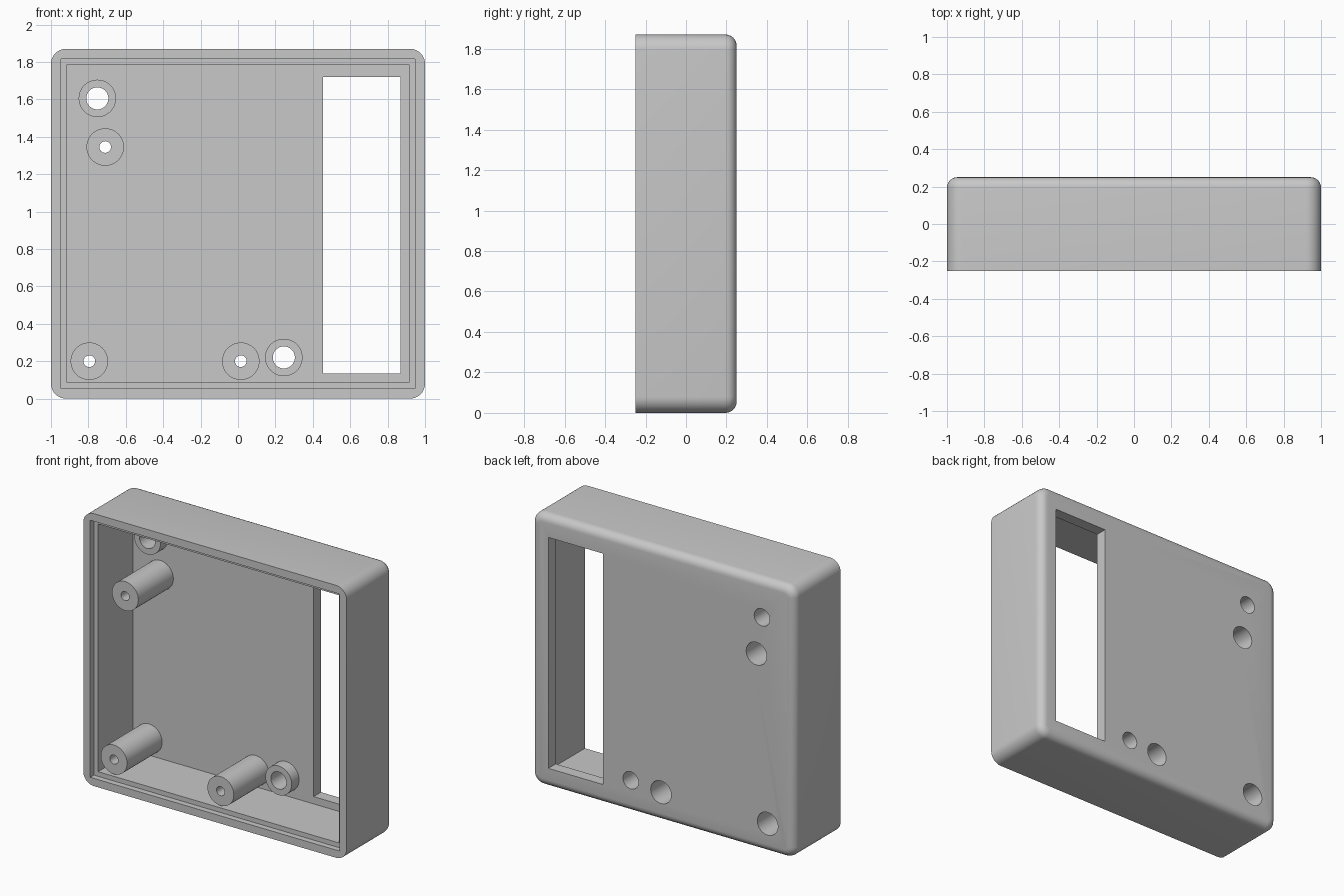
import bpy, bmesh, math
from mathutils import Matrix, Vector

old = bpy.data.objects.get("Cube")
if old:
    bpy.data.objects.remove(old, do_unlink=True)

HEIGHT, BACK, FRONT = 1.87, 0.25, -0.25
FLOOR, LEDGE = 0.17, -0.21      # inner face of the back panel, depth of the rim step
SIDES = 48

grey = bpy.data.materials.new("plain grey")
grey.use_nodes = True
colour = (0.58, 0.58, 0.58, 1)
grey.diffuse_color = colour
grey.node_tree.nodes["Principled BSDF"].inputs["Base Color"].default_value = colour


def finish(bm, name):
    bmesh.ops.recalc_face_normals(bm, faces=bm.faces)
    mesh = bpy.data.meshes.new(name)
    bm.to_mesh(mesh)
    bm.free()
    mesh.materials.append(grey)
    obj = bpy.data.objects.new(name, mesh)
    bpy.context.collection.objects.link(obj)
    return obj


def box(x0, x1, y0, y1, z0, z1):
    bm = bmesh.new()
    mid = Vector((x0 + x1, y0 + y1, z0 + z1)) / 2
    size = Matrix.Diagonal((x1 - x0, y1 - y0, z1 - z0, 1))
    bmesh.ops.create_cube(bm, size=1, matrix=Matrix.Translation(mid) @ size)
    return bm


def lathe(name, profile, x, z):
    """Spin a closed (radius, y) profile around a y-direction axis."""
    bm = bmesh.new()
    verts = [bm.verts.new((x + r, y, z)) for r, y in profile]
    edges = [bm.edges.new((v, verts[i - 1])) for i, v in enumerate(verts)]
    bmesh.ops.spin(bm, geom=verts + edges, cent=(x, 0, z), axis=(0, 1, 0),
                   angle=math.tau, steps=SIDES)
    bmesh.ops.remove_doubles(bm, verts=bm.verts, dist=1e-4)
    return finish(bm, name)


def smooth(obj):
    bpy.ops.object.select_all(action='DESELECT')
    obj.select_set(True)
    bpy.context.view_layer.objects.active = obj
    bpy.ops.object.shade_smooth_by_angle(angle=math.radians(35))


def cut(obj, cutter):
    cutter.hide_render = True
    mod = obj.modifiers.new("cut", 'BOOLEAN')
    mod.operation, mod.solver, mod.object = 'DIFFERENCE', 'EXACT', cutter
    bpy.context.view_layer.objects.active = obj
    bpy.ops.object.modifier_apply(modifier=mod.name)
    bpy.data.objects.remove(cutter, do_unlink=True)


# Housing block: rounded corners, then a rounded back edge
bm = box(-1, 1, FRONT, BACK, 0, HEIGHT)
corners = [e for e in bm.edges if abs(e.verts[0].co.y - e.verts[1].co.y) > 0.1]
bmesh.ops.bevel(bm, geom=corners, offset=0.08, segments=8, profile=0.5, affect='EDGES')
rim = [e for e in bm.edges if all(v.co.y > BACK - 0.001 for v in e.verts)]
bmesh.ops.bevel(bm, geom=rim, offset=0.055, segments=6, profile=0.5, affect='EDGES')
housing = finish(bm, "housing")

# Hollow interior, stepped rim and rectangular window
for inset, depth in ((0.085, FLOOR), (0.053, LEDGE)):
    cut(housing, finish(box(inset - 1, 1 - inset, FRONT - 0.1, depth,
                            inset, HEIGHT - inset), "cavity_cutter"))
cut(housing, finish(box(0.455, 0.87, 0.1, 0.4, 0.135, 1.72), "window_cutter"))

# Tall screw posts with counterbores, and short bosses with plain holes
POST_R, BORE, PILOT, HOLE = 0.1, 0.078, 0.031, 0.059
SHOULDER, BOSS_FRONT = -0.06, 0.09
tall = [(POST_R, FLOOR), (POST_R, LEDGE), (PILOT, LEDGE),
        (PILOT, SHOULDER), (BORE, SHOULDER), (BORE, FLOOR)]
short = [(POST_R, FLOOR), (POST_R, BOSS_FRONT), (HOLE, BOSS_FRONT), (HOLE, FLOOR)]
parts = [
    ("upper_post", tall, BORE, -0.71, 1.345),
    ("lower_right_post", tall, BORE, -0.795, 0.2),
    ("lower_middle_post", tall, BORE, 0.015, 0.2),
    ("upper_boss", short, HOLE, -0.752, 1.605),
    ("lower_boss", short, HOLE, 0.245, 0.22),
]
for name, profile, radius, x, z in parts:
    drill = [(0, 0.1), (radius, 0.1), (radius, 0.4), (0, 0.4)]
    cut(housing, lathe("drill_cutter", drill, x, z))
    smooth(lathe(name, profile, x, z))

smooth(housing)
